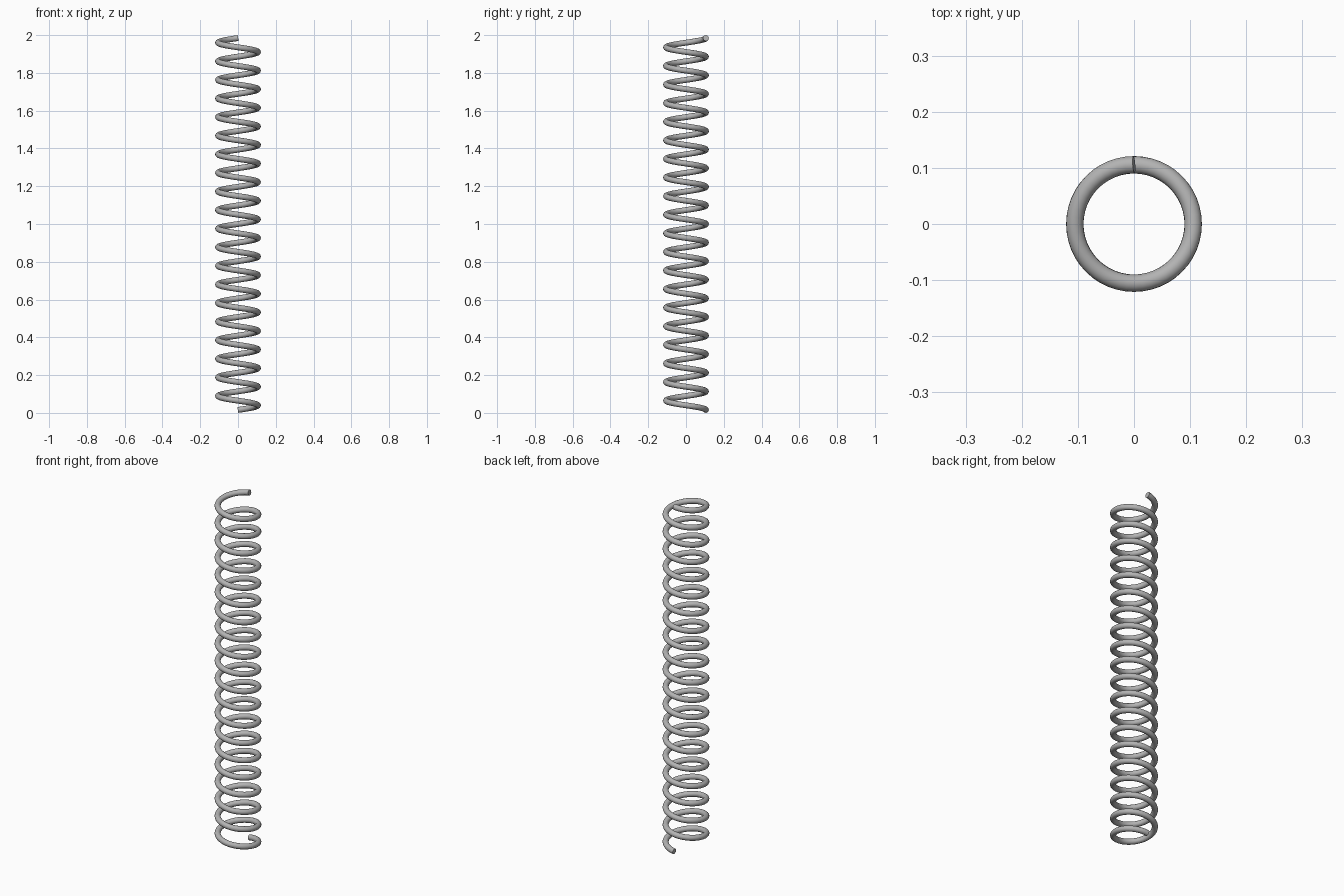
import bpy
from math import sin, cos, tau, radians

default_cube = bpy.data.objects.get("Cube")
if default_cube:
    bpy.data.objects.remove(default_cube, do_unlink=True)

COIL_RADIUS = 0.1055
WIRE_RADIUS = 0.0155
HEIGHT = 2.0
TURNS = 20
STEPS = 48  # path points per turn

# Steel material
steel = bpy.data.materials.new("grey_steel")
steel.use_nodes = True
colour = (0.45, 0.45, 0.45, 1)
steel.diffuse_color = colour
steel.node_tree.nodes["Principled BSDF"].inputs["Base Color"].default_value = colour

# Helical wire path, starting at the back and rising through the left side
path = bpy.data.curves.new("coil_spring", "CURVE")
path.dimensions = "3D"
path.bevel_depth = WIRE_RADIUS
path.bevel_resolution = 6
path.use_fill_caps = True
spline = path.splines.new("POLY")
count = TURNS * STEPS
spline.points.add(count)
for i, point in enumerate(spline.points):
    angle = tau * i / STEPS
    z = WIRE_RADIUS + (HEIGHT - 2 * WIRE_RADIUS) * i / count
    point.co = (COIL_RADIUS * sin(angle), COIL_RADIUS * cos(angle), z, 1)
path.materials.append(steel)

# Turn the wire into a smooth mesh with crisp end caps
spring = bpy.data.objects.new("coil_spring", path)
bpy.context.collection.objects.link(spring)
bpy.ops.object.select_all(action="DESELECT")
spring.select_set(True)
bpy.context.view_layer.objects.active = spring
bpy.ops.object.convert(target="MESH")
bpy.ops.object.shade_smooth_by_angle(angle=radians(40))
